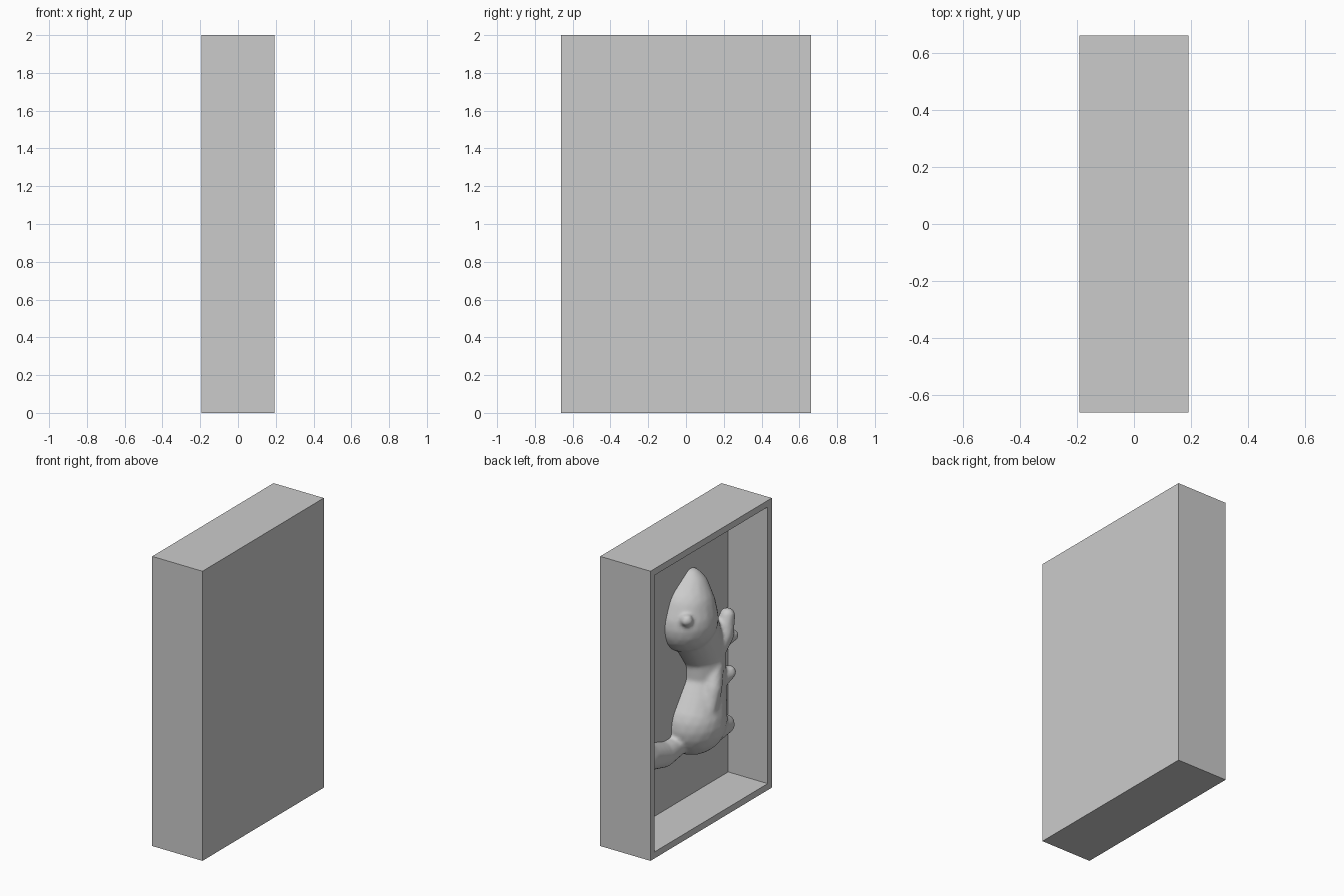
import bpy, bmesh
from mathutils import Vector, Matrix

cube = bpy.data.objects.get("Cube")
if cube:
    bpy.data.objects.remove(cube, do_unlink=True)

grey = bpy.data.materials.new("plain_grey")
grey.use_nodes = True
colour = (0.6, 0.6, 0.6, 1)
grey.diffuse_color = colour
grey.node_tree.nodes["Principled BSDF"].inputs["Base Color"].default_value = colour

WIDTH, DEPTH, HEIGHT = 0.384, 1.324, 2.0
RIM, FLOOR = 0.045, 0.11


def add_object(name, bm):
    mesh = bpy.data.meshes.new(name)
    bm.normal_update()
    bm.to_mesh(mesh)
    bm.free()
    mesh.materials.append(grey)
    obj = bpy.data.objects.new(name, mesh)
    bpy.context.collection.objects.link(obj)
    return obj


# Tray: a block whose right-hand face (-x) is inset and pushed in
bm = bmesh.new()
bmesh.ops.create_cube(bm, size=1, matrix=Matrix.Translation((0, 0, HEIGHT / 2))
                      @ Matrix.Diagonal((WIDTH, DEPTH, HEIGHT, 1)))
bm.normal_update()
opening = min(bm.faces, key=lambda f: f.calc_center_median().x)
bmesh.ops.inset_individual(bm, faces=[opening], thickness=RIM,
                           use_even_offset=True)
walls = bmesh.ops.extrude_discrete_faces(bm, faces=[opening])["faces"]
for vert in walls[0].verts:
    vert.co.x = FLOOR
bmesh.ops.recalc_face_normals(bm, faces=bm.faces)
add_object("tray", bm)


# Relief animal: tapered chains of balls fused into one skin
def ball(bm, centre, radius):
    bmesh.ops.create_icosphere(bm, subdivisions=3, radius=radius,
                               matrix=Matrix.Translation(centre))


def limb(bm, *stations, steps=7):
    """Each station is (x, y, z, radius)."""
    for a, b in zip(stations, stations[1:]):
        a, b = Vector(a), Vector(b)
        for i in range(steps + 1):
            p = a.lerp(b, i / steps)
            ball(bm, p[:3], p[3])


bm = bmesh.new()
# torso and neck
limb(bm, (FLOOR, -0.22, 0.56, 0.225), (FLOOR, -0.32, 0.80, 0.16),
     (FLOOR, -0.32, 1.00, 0.16), (FLOOR, -0.22, 1.18, 0.18))
# head and raised muzzle
limb(bm, (FLOOR, -0.14, 1.29, 0.215), (FLOOR, -0.15, 1.36, 0.195),
     (FLOOR, -0.20, 1.47, 0.125), (FLOOR, -0.21, 1.53, 0.08))
# ear
limb(bm, (0.03, -0.02, 1.35, 0.045), (-0.02, 0.02, 1.37, 0.04))
# raised forepaw
limb(bm, (0.03, -0.32, 1.0, 0.08), (0.0, -0.41, 1.10, 0.065),
     (0.0, -0.45, 1.22, 0.05))
# far forepaw
limb(bm, (0.06, -0.36, 1.0, 0.05), (-0.01, -0.49, 1.07, 0.04))
# bent arm along the side
limb(bm, (0.0, -0.31, 0.92, 0.06), (-0.03, -0.25, 0.80, 0.06),
     (-0.04, -0.20, 0.68, 0.05))
# middle paw
limb(bm, (0.04, -0.32, 0.76, 0.07), (0.0, -0.47, 0.82, 0.045))
# hind foot
limb(bm, (0.04, -0.28, 0.50, 0.12), (0.0, -0.42, 0.48, 0.065))
# tail
limb(bm, (FLOOR, -0.08, 0.45, 0.07), (FLOOR, 0.10, 0.44, 0.085),
     (FLOOR, 0.27, 0.49, 0.09), (FLOOR, 0.42, 0.62, 0.05))
# keep the embedded half inside the tray floor
for vert in bm.verts:
    vert.co.x = min(vert.co.x, FLOOR + 0.04)

animal = add_object("relief_animal", bm)
skin = animal.modifiers.new("skin", "REMESH")
skin.mode = "VOXEL"
skin.voxel_size = 0.014
skin.use_smooth_shade = True
soften = animal.modifiers.new("soften", "SMOOTH")
soften.factor = 0.5
soften.iterations = 3
animal.data.shade_smooth()
